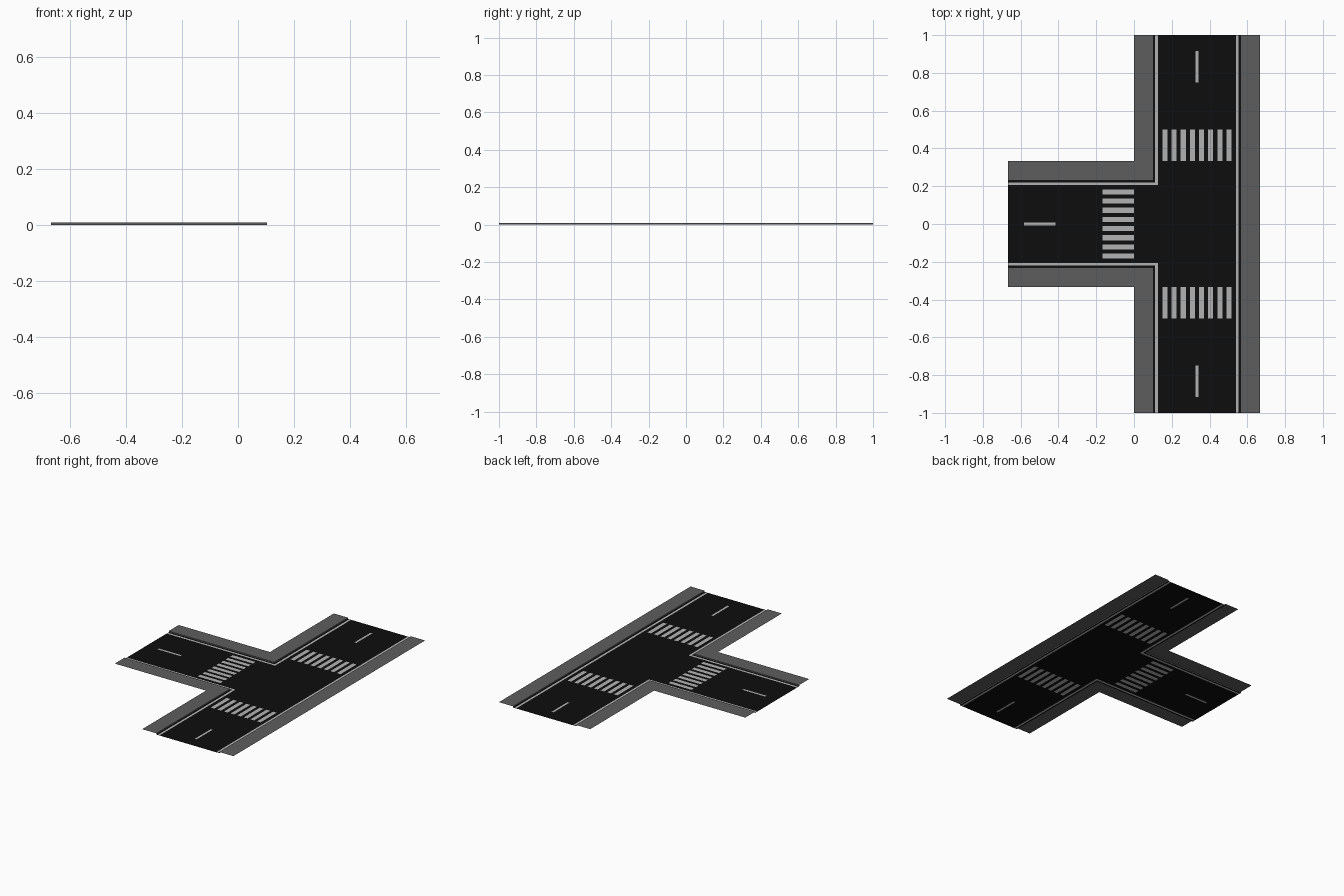
import bpy, bmesh

if "Cube" in bpy.data.objects:
    bpy.data.objects.remove(bpy.data.objects["Cube"])

CX = 1 / 3            # centre line of the main road
HALF = 1 / 3          # half width including pavements
ROAD = 0.23           # half width of the carriageway
LINE = (0.207, 0.221) # edge line, distance from road centre
H = 0.008             # pavement height
OUT, END = 2 / 3, 1.0


def material(name, value):
    m = bpy.data.materials.new(name)
    m.diffuse_color = (value, value, value, 1)
    m.use_nodes = True
    m.node_tree.nodes["Principled BSDF"].inputs["Base Color"].default_value = m.diffuse_color
    return m


asphalt = material("asphalt", 0.004)
paint = material("paint", 0.45)
concrete = material("concrete", 0.11)


def mesh_object(name, quads, mat):
    bm = bmesh.new()
    for q in quads:
        bm.faces.new([bm.verts.new(p) for p in q])
    bmesh.ops.remove_doubles(bm, verts=bm.verts, dist=1e-5)
    me = bpy.data.meshes.new(name)
    bm.to_mesh(me)
    bm.free()
    me.materials.append(mat)
    ob = bpy.data.objects.new(name, me)
    bpy.context.collection.objects.link(ob)


def quad(r, z=0.0):
    x0, y0, x1, y1 = r
    return [(x0, y0, z), (x1, y0, z), (x1, y1, z), (x0, y1, z)]


def mirror_y(rects):
    return rects + [(a, -d, c, -b) for a, b, c, d in rects]


# Crossing stripes and lane dashes
offsets = [(i - 3.5) * 0.0484 for i in range(8)]
W = 0.0135
crossings = mirror_y([(CX + o - W, 1 / 3, CX + o + W, 0.5) for o in offsets])
crossings += [(-1 / 6, o - W, 0, o + W) for o in offsets]
dashes = mirror_y([(CX - 0.007, 0.75, CX + 0.007, 11 / 12)])
dashes.append((-7 / 12, -0.007, -5 / 12, 0.007))

# Edge lines: far side, then the two L-shaped lines at the mouth of the side road
a, b = LINE
edge_lines = [(CX + a, -END, CX + b, END)]
edge_lines += mirror_y([(CX - b, a, CX - a, END), (-OUT, a, CX - b, b)])

# Carriageway areas
main = (CX - ROAD, -END, CX + ROAD, END)
side = (-OUT, -ROAD, CX - ROAD, ROAD)

# Markings are inlaid: split the carriageway on every marking edge
marks = {"crossing_stripes": crossings, "lane_dashes": dashes, "edge_lines": edge_lines}
everything = crossings + dashes + edge_lines + [main, side]


def inside(x, y, r):
    return r[0] < x < r[2] and r[1] < y < r[3]


def steps(values):
    out = []
    for v in sorted(values):
        if not out or v - out[-1] > 1e-5:
            out.append(v)
    return out


xs = steps([v for r in everything for v in (r[0], r[2])])
ys = steps([v for r in everything for v in (r[1], r[3])])
parts = {"road_surface": [], **{k: [] for k in marks}}
for x0, x1 in zip(xs, xs[1:]):
    for y0, y1 in zip(ys, ys[1:]):
        x, y = (x0 + x1) / 2, (y0 + y1) / 2
        if not (inside(x, y, main) or inside(x, y, side)):
            continue
        key = next((k for k, rs in marks.items() if any(inside(x, y, r) for r in rs)),
                   "road_surface")
        parts[key].append(quad((x0, y0, x1, y1)))
for name, quads in parts.items():
    mesh_object(name, quads, asphalt if name == "road_surface" else paint)


def wall(p, q):
    return [(*p, 0), (*q, 0), (*q, H), (*p, H)]


# Raised pavements with a kerb face towards the road
k = CX - ROAD
mesh_object("far_pavement", [quad((CX + ROAD, -END, OUT, END), H),
                             wall((CX + ROAD, -END), (CX + ROAD, END))], concrete)
for s, name in ((1, "back_corner_pavement"), (-1, "front_corner_pavement")):
    rects = [(-OUT, ROAD, 0, HALF), (0, ROAD, k, HALF), (0, HALF, k, END)]
    if s < 0:
        rects = [(x0, -y1, x1, -y0) for x0, y0, x1, y1 in rects]
    quads = [quad(r, H) for r in rects]
    kerb = [wall((-OUT, s * ROAD), (0, s * ROAD)), wall((0, s * ROAD), (k, s * ROAD)),
            wall((k, s * ROAD), (k, s * HALF)), wall((k, s * HALF), (k, s * END))]
    # kerb faces point into the road
    quads += [w[::-1] for w in kerb] if s > 0 else kerb
    if s > 0:
        quads[-4:] = kerb
    else:
        quads[-4:] = [w[::-1] for w in kerb]
    mesh_object(name, quads, concrete)
